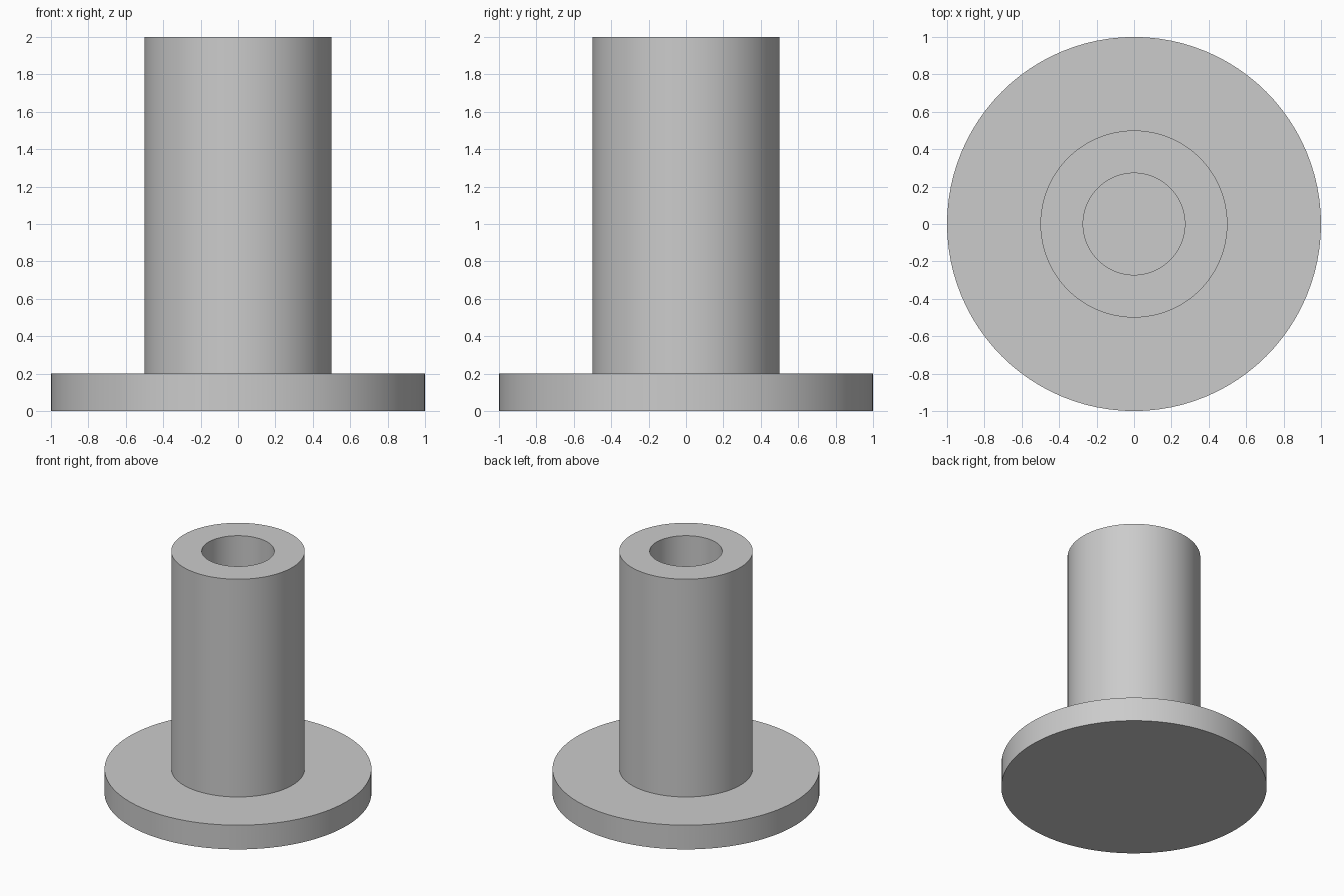
import bpy
import bmesh
import math

default_cube = bpy.data.objects.get("Cube")
if default_cube:
    bpy.data.objects.remove(default_cube, do_unlink=True)

SEGMENTS = 96
BASE_RADIUS, BASE_TOP = 1.0, 0.2
TUBE_RADIUS, TUBE_TOP = 0.5, 2.0
BORE_RADIUS, BORE_FLOOR = 0.272, BASE_TOP

# Plain grey finish
grey = bpy.data.materials.new("plain grey")
grey.use_nodes = True
grey.diffuse_color = (0.6, 0.6, 0.6, 1)
grey.node_tree.nodes["Principled BSDF"].inputs["Base Color"].default_value = grey.diffuse_color


def lathe(name, profile, material):
    """Revolve a (radius, height) profile about z into a solid."""
    bm = bmesh.new()
    verts = [bm.verts.new((r, 0, z)) for r, z in profile]
    edges = [bm.edges.new(pair) for pair in zip(verts, verts[1:])]
    bmesh.ops.spin(bm, geom=verts + edges, cent=(0, 0, 0), axis=(0, 0, 1),
                   angle=math.tau, steps=SEGMENTS, use_merge=False)
    bmesh.ops.remove_doubles(bm, verts=bm.verts, dist=0.0001)
    bmesh.ops.recalc_face_normals(bm, faces=bm.faces)
    mesh = bpy.data.meshes.new(name)
    bm.to_mesh(mesh)
    bm.free()
    mesh.materials.append(material)
    obj = bpy.data.objects.new(name, mesh)
    bpy.context.collection.objects.link(obj)
    bpy.ops.object.select_all(action="DESELECT")
    obj.select_set(True)
    bpy.context.view_layer.objects.active = obj
    bpy.ops.object.shade_smooth_by_angle(angle=math.radians(30))
    return obj


# Round base, tube and blind bore turned as one piece
lathe("flanged_bushing", [
    (0, 0), (BASE_RADIUS, 0), (BASE_RADIUS, BASE_TOP),
    (TUBE_RADIUS, BASE_TOP), (TUBE_RADIUS, TUBE_TOP),
    (BORE_RADIUS, TUBE_TOP), (BORE_RADIUS, BORE_FLOOR), (0, BORE_FLOOR),
], grey)
